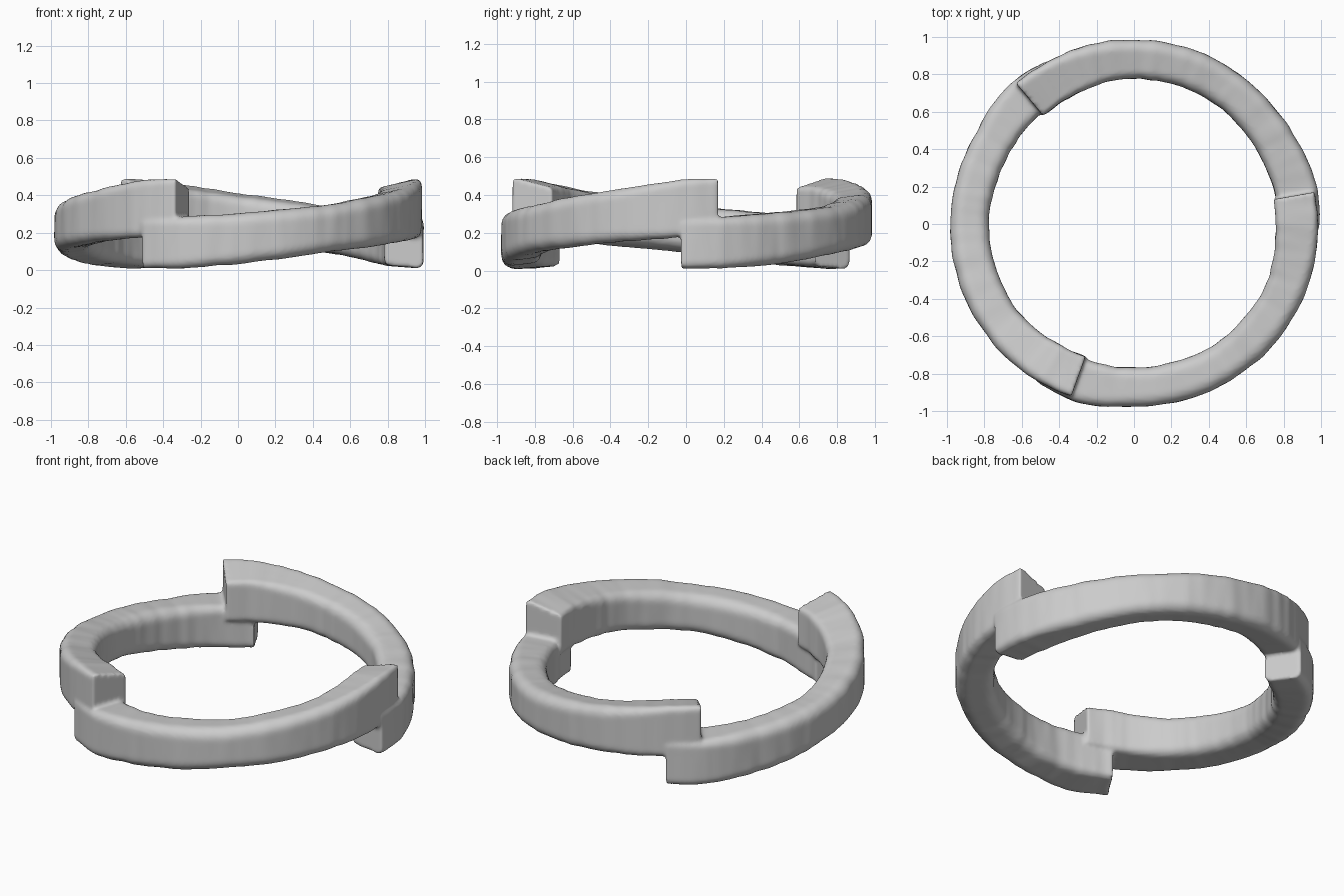
import bpy, bmesh, math
from mathutils import Vector, noise

if "Cube" in bpy.data.objects:
    bpy.data.objects.remove(bpy.data.objects["Cube"])

# Key values along one ramp segment: fraction, bottom z, top z, inner radius, outer radius, corner radius
KEYS = [
    (0.00, 0.010, 0.280, 0.780, 0.990, 0.035),
    (0.10, 0.010, 0.285, 0.770, 1.000, 0.045),
    (0.24, 0.030, 0.303, 0.765, 0.975, 0.060),
    (0.47, 0.095, 0.345, 0.775, 0.982, 0.065),
    (0.75, 0.150, 0.430, 0.775, 0.988, 0.055),
    (0.92, 0.178, 0.485, 0.757, 0.984, 0.035),
    (1.00, 0.185, 0.490, 0.755, 0.982, 0.025),
]
START, SPAN, STEPS = -1.5, 131.5, 150


def sample(f):
    for a, b in zip(KEYS, KEYS[1:]):
        if f <= b[0] + 1e-9:
            t = (f - a[0]) / (b[0] - a[0])
            return [p + (q - p) * t for p, q in zip(a[1:], b[1:])]


def section(f, angle):
    """Rounded box section, its top sloping inward near the raised end."""
    z0, z1, r0, r1, c = sample(f)
    slope = 0.045 * f ** 3
    pts = []
    for cx, cz, a0 in ((r1 - c, z1 - c, 0), (r0 + c, z1 - c - slope, 90),
                       (r0 + c, z0 + c + 0.012, 180), (r1 - c, z0 + c, 270)):
        for k in range(6):
            a = math.radians(a0 + k * 18)
            r, z = cx + c * math.cos(a), cz + c * math.sin(a)
            # fine wrinkles running across the band
            d = Vector((math.cos(angle), math.sin(angle), 0))
            w = noise.noise(d * 13 + Vector((0, 0, z * 2 + r * 3))) * 0.006
            w += noise.noise(d * 5 + Vector((3, 7, z))) * 0.005
            r += w * math.cos(a)
            z += w * math.sin(a) * 0.7
            pts.append((r * math.cos(angle), r * math.sin(angle), z))
    return pts


# Three overlapping ramps around the circle
bm = bmesh.new()
for n in range(3):
    rings = []
    for i in range(STEPS + 1):
        f = i / STEPS
        ang = math.radians(START + 120 * n + SPAN * f)
        rings.append([bm.verts.new(p) for p in section(f, ang)])
    m = len(rings[0])
    for a, b in zip(rings, rings[1:]):
        for k in range(m):
            bm.faces.new((a[k], a[(k + 1) % m], b[(k + 1) % m], b[k]))
    bm.faces.new(rings[0])
    bm.faces.new(rings[-1][::-1])
bmesh.ops.recalc_face_normals(bm, faces=bm.faces)
mesh = bpy.data.meshes.new("stepped_ring")
bm.to_mesh(mesh)
bm.free()
ring = bpy.data.objects.new("stepped_ring", mesh)
bpy.context.collection.objects.link(ring)

# Fuse the ramps into one softly rounded body
fuse = ring.modifiers.new("fuse", 'REMESH')
fuse.mode = 'VOXEL'
fuse.voxel_size = 0.012
fuse.use_smooth_shade = True
soften = ring.modifiers.new("soften", 'SMOOTH')
soften.factor = 0.5
soften.iterations = 3
